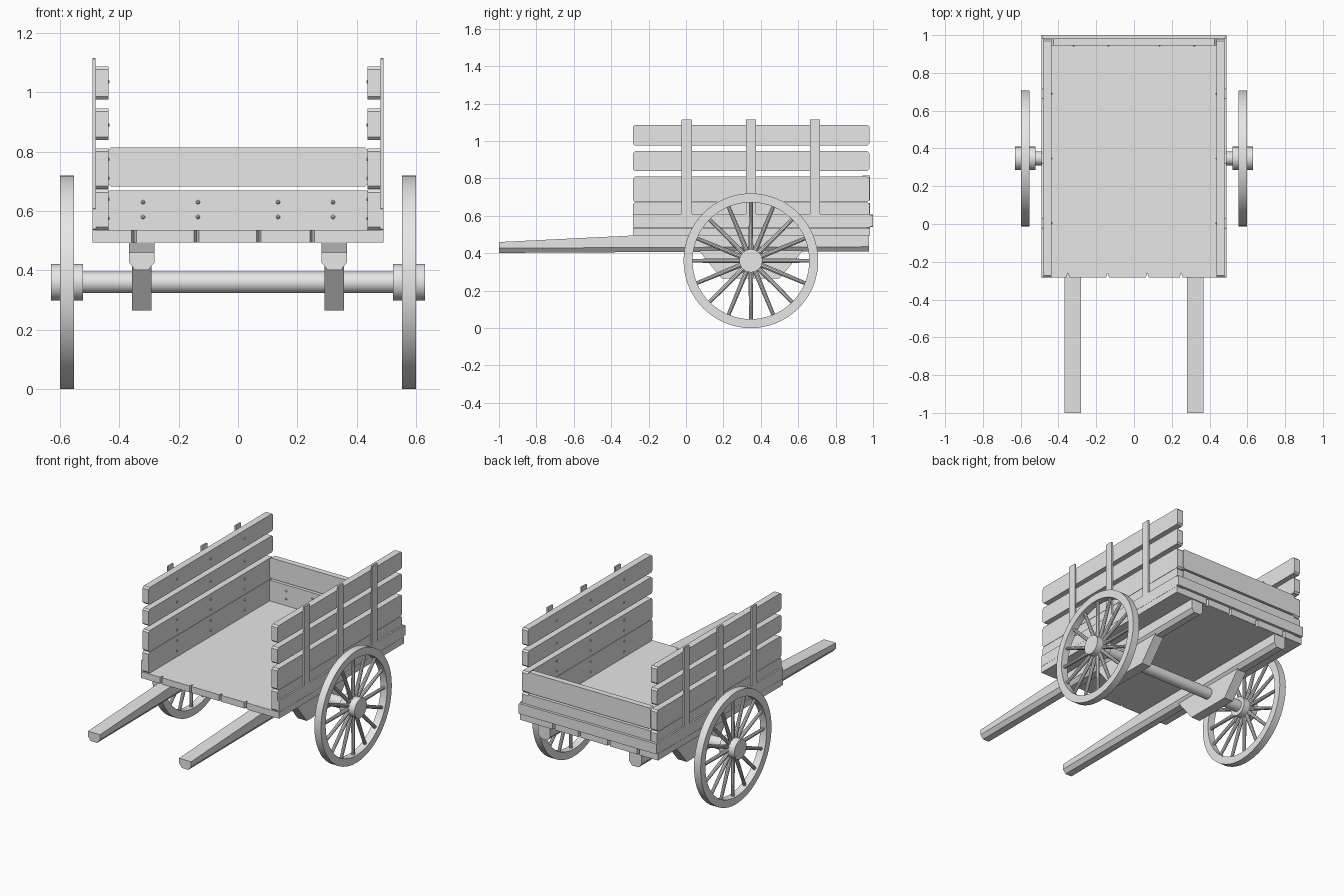
import bpy, bmesh, math
from mathutils import Matrix, Vector

cube = bpy.data.objects.get("Cube")
if cube:
    bpy.data.objects.remove(cube, do_unlink=True)

GREY = (0.8, 0.8, 0.8, 1.0)
wood = bpy.data.materials.new("plain grey wood")
wood.use_nodes = True
wood.diffuse_color = GREY
wood.node_tree.nodes["Principled BSDF"].inputs["Base Color"].default_value = GREY


def finish(name, bm, smooth=False):
    bmesh.ops.recalc_face_normals(bm, faces=bm.faces)
    mesh = bpy.data.meshes.new(name)
    bm.to_mesh(mesh)
    bm.free()
    mesh.materials.append(wood)
    obj = bpy.data.objects.new(name, mesh)
    bpy.context.collection.objects.link(obj)
    if smooth:
        bpy.ops.object.select_all(action="DESELECT")
        obj.select_set(True)
        bpy.context.view_layer.objects.active = obj
        bpy.ops.object.shade_smooth_by_angle(angle=math.radians(35))
    return obj


def prism(name, outline, axis, lo, hi):
    """Extrude a 2D outline along one axis."""
    def place(a, b, t):
        return {"x": (t, a, b), "y": (a, t, b), "z": (a, b, t)}[axis]
    bm = bmesh.new()
    ends = [[bm.verts.new(place(a, b, t)) for a, b in outline] for t in (lo, hi)]
    for ring in ends:
        bm.faces.new(ring)
    n = len(outline)
    for i in range(n):
        j = (i + 1) % n
        bm.faces.new((ends[0][i], ends[0][j], ends[1][j], ends[1][i]))
    return finish(name, bm)


def plank(a0, a1, b0, b1, c=0.01):
    """Rectangular outline with worn, clipped corners."""
    return [(a0 + c, b0), (a1 - c, b0), (a1, b0 + c), (a1, b1 - c),
            (a1 - c, b1), (a0 + c, b1), (a0, b1 - c), (a0, b0 + c)]


def rod(bm, radius, length, matrix, sides, tip=None):
    bmesh.ops.create_cone(bm, cap_ends=True, segments=sides, radius1=radius,
                          radius2=radius if tip is None else tip,
                          depth=length, matrix=matrix)


ALONG_X = Matrix.Rotation(math.pi / 2, 4, "Y")
FRONT, BACK = -0.283, 0.985
WHEEL_Y, WHEEL_Z = 0.347, 0.36
POSTS = (0.004, 0.347, 0.69)

# Floor with notches where the planks meet at both ends
front_edge, back_edge = [(-0.49, FRONT)], [(-0.49, BACK)]
for x in (-0.35, -0.14, 0.07, 0.25):
    front_edge += [(x - 0.008, FRONT), (x, FRONT + 0.025), (x + 0.008, FRONT)]
    back_edge += [(x - 0.008, BACK), (x, BACK - 0.025), (x + 0.008, BACK)]
front_edge.append((0.49, FRONT))
back_edge.append((0.49, BACK))
prism("floor", front_edge + back_edge[::-1], "z", 0.495, 0.536)

# Tailgate boards and outer back rail
prism("tailgate_lower_board", plank(-0.437, 0.437, 0.536, 0.67, 0.004), "y", 0.945, 0.983)
prism("tailgate_upper_board", plank(-0.437, 0.437, 0.682, 0.815), "y", 0.945, 0.983)
prism("back_rail", plank(-0.49, 0.49, 0.54, 0.606, 0.004), "y", 0.983, 1.0)

for side, s in (("left", 1), ("right", -1)):
    # Side boards
    for label, z0, z1 in (("bottom", 0.536, 0.672), ("lower", 0.674, 0.81),
                          ("middle", 0.84, 0.946), ("top", 0.976, 1.087)):
        prism(f"{side}_{label}_board", plank(FRONT, 0.98, z0, z1), "x", s * 0.437, s * 0.48)
    # Outer rail and upright posts
    prism(f"{side}_side_rail", plank(FRONT, BACK, 0.537, 0.61, 0.003), "x", s * 0.479, s * 0.49)
    for i, y in enumerate(POSTS):
        prism(f"{side}_post_{i + 1}", plank(y - 0.027, y + 0.027, 0.608, 1.115, 0.002),
              "x", s * 0.48, s * 0.49)

    # Shaft: chamfered beam tapering towards the handle
    bm = bmesh.new()
    rings = []
    for y, low, high in ((-1.0, 0.402, 0.46), (FRONT, 0.406, 0.495), (0.978, 0.41, 0.495)):
        section = [(0.281, high), (0.281, low + 0.025), (0.302, low),
                   (0.347, low), (0.367, low + 0.025), (0.367, high)]
        rings.append([bm.verts.new((s * x, y, z)) for x, z in section])
    for a, b in zip(rings, rings[1:]):
        for i in range(6):
            j = (i + 1) % 6
            bm.faces.new((a[i], a[j], b[j], b[i]))
    bm.faces.new(rings[0])
    bm.faces.new(rings[-1])
    finish(f"{side}_shaft", bm)

    # Axle block under the shaft
    prism(f"{side}_axle_block",
          [(0.07, 0.415), (0.19, 0.265), (0.50, 0.265), (0.625, 0.415)],
          "x", s * 0.292, s * 0.357)

    # Wheel rim
    bm = bmesh.new()
    count = 64
    loops = []
    for i in range(count):
        a = 2 * math.pi * i / count
        loops.append([bm.verts.new((s * x, WHEEL_Y + r * math.cos(a), WHEEL_Z + r * math.sin(a)))
                      for x, r in ((0.552, 0.36), (0.599, 0.36), (0.599, 0.312), (0.552, 0.312))])
    for i in range(count):
        a, b = loops[i], loops[(i + 1) % count]
        for k in range(4):
            m = (k + 1) % 4
            bm.faces.new((a[k], a[m], b[m], b[k]))
    finish(f"{side}_wheel_rim", bm, True)

    # Hub
    hub_centre = Matrix.Translation((s * 0.576, WHEEL_Y, WHEEL_Z))
    bm = bmesh.new()
    rod(bm, 0.062, 0.108, hub_centre @ ALONG_X, 32)
    finish(f"{side}_hub", bm, True)

    # Spokes
    bm = bmesh.new()
    for i in range(16):
        turn = Matrix.Rotation(math.tau * i / 16, 4, "X")
        rod(bm, 0.013, 0.27, hub_centre @ turn @ Matrix.Translation((0, 0, 0.185)), 10, 0.010)
    finish(f"{side}_spokes", bm, True)

# Axle
bm = bmesh.new()
rod(bm, 0.036, 1.08, Matrix.Translation((0, WHEEL_Y, WHEEL_Z)) @ ALONG_X, 32)
finish("axle", bm, True)

# Nail heads on the inner faces
bm = bmesh.new()


def nail(position, direction):
    facing = Vector(direction).to_track_quat("Z", "Y").to_matrix().to_4x4()
    rod(bm, 0.008, 0.006, Matrix.Translation(position) @ facing, 8, 0.003)


for z in (0.58, 0.63):
    for x in (-0.32, -0.135, 0.135, 0.32):
        nail((x, 0.943, z), (0, -1, 0))
for s in (1, -1):
    for y in POSTS:
        for z in (0.575, 0.64, 0.71, 0.775, 0.89, 1.035):
            nail((s * 0.435, y, z), (-s, 0, 0))
finish("nail_heads", bm)
